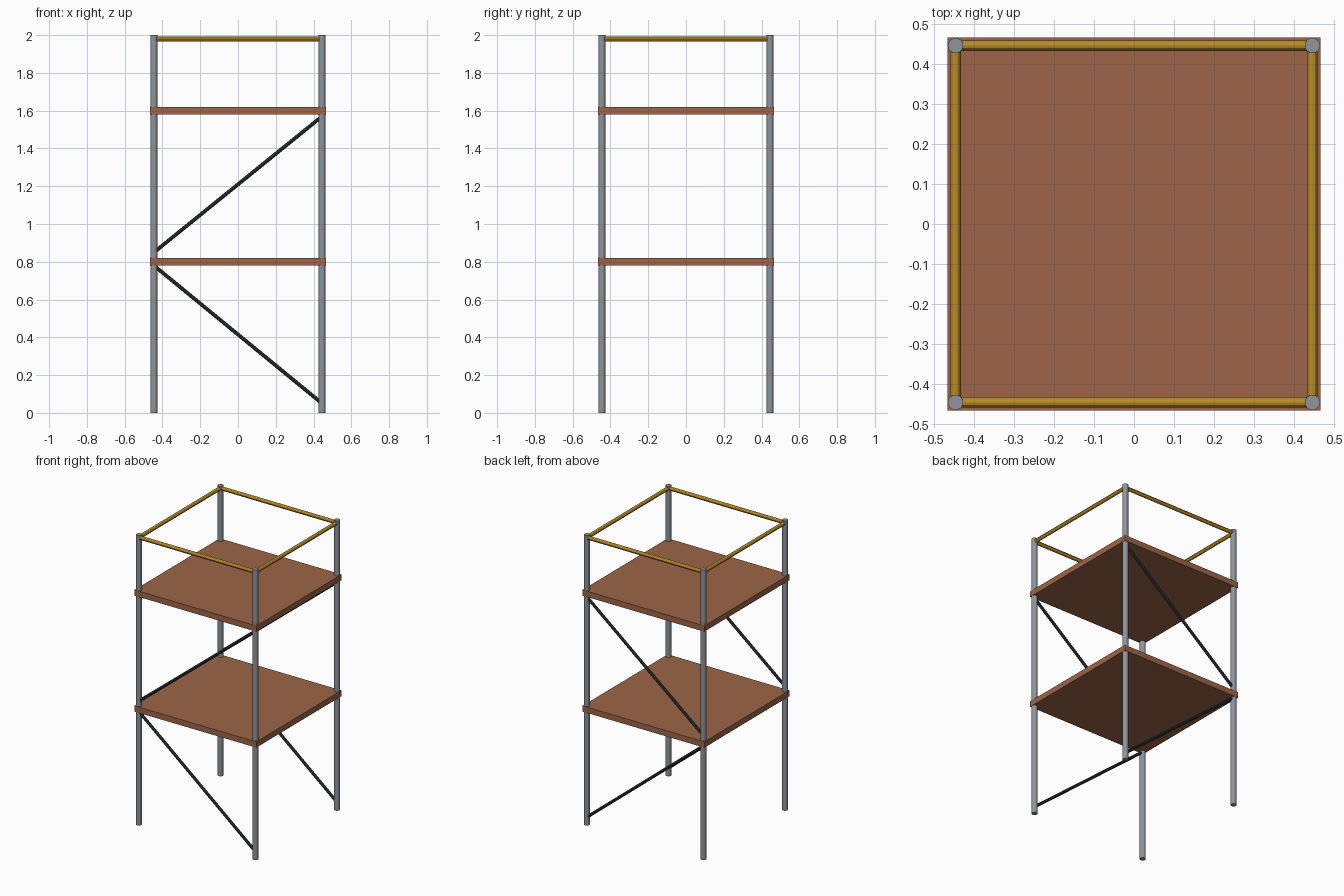
import bpy
from mathutils import Vector

cube = bpy.data.objects.get("Cube")
if cube:
    bpy.data.objects.remove(cube, do_unlink=True)


def material(name, rgb):
    m = bpy.data.materials.new(name)
    m.use_nodes = True
    m.diffuse_color = (*rgb, 1)
    m.node_tree.nodes["Principled BSDF"].inputs["Base Color"].default_value = (*rgb, 1)
    return m


steel = material("grey steel", (0.27, 0.30, 0.33))
wood = material("brown planks", (0.34, 0.13, 0.065))
yellow = material("yellow rail", (0.50, 0.27, 0.02))
dark = material("dark brace", (0.03, 0.037, 0.037))


def tube(name, start, end, radius, sides, mat):
    """Smooth round tube running between two points."""
    a, b = Vector(start), Vector(end)
    bpy.ops.mesh.primitive_cylinder_add(vertices=sides, radius=radius,
                                        depth=(b - a).length, location=(a + b) / 2)
    ob = bpy.context.object
    ob.name = name
    ob.rotation_euler = (b - a).to_track_quat('Z', 'Y').to_euler()
    ob.data.materials.append(mat)
    bpy.ops.object.shade_smooth_by_angle()


P = 0.445      # post centre offset
SIZE = 0.93    # deck width

# Corner posts
for side, x in (("left", P), ("right", -P)):
    for end, y in (("front", -P), ("back", P)):
        tube(f"{end}_{side}_post", (x, y, 0), (x, y, 2), 0.019, 16, steel)

# Decks
for name, z in (("lower_deck", 0.80), ("upper_deck", 1.60)):
    bpy.ops.mesh.primitive_cube_add(size=1, location=(0, 0, z))
    deck = bpy.context.object
    deck.name = name
    deck.scale = (SIZE, SIZE, 0.04)
    deck.data.materials.append(wood)

# Guard rails around the top
RAIL_Z = 1.98
for name, s in (("front", -P), ("back", P)):
    tube(f"{name}_guard_rail", (-P, s, RAIL_Z), (P, s, RAIL_Z), 0.013, 12, yellow)
for name, s in (("right", -P), ("left", P)):
    tube(f"{name}_guard_rail", (s, -P, RAIL_Z), (s, P, RAIL_Z), 0.013, 12, yellow)

# Diagonal braces on front and back
for name, y in (("front", -P), ("back", P)):
    tube(f"{name}_lower_brace", (-P, y, 0.78), (P, y, 0.05), 0.01, 8, dark)
    tube(f"{name}_upper_brace", (-P, y, 0.85), (P, y, 1.57), 0.01, 8, dark)
